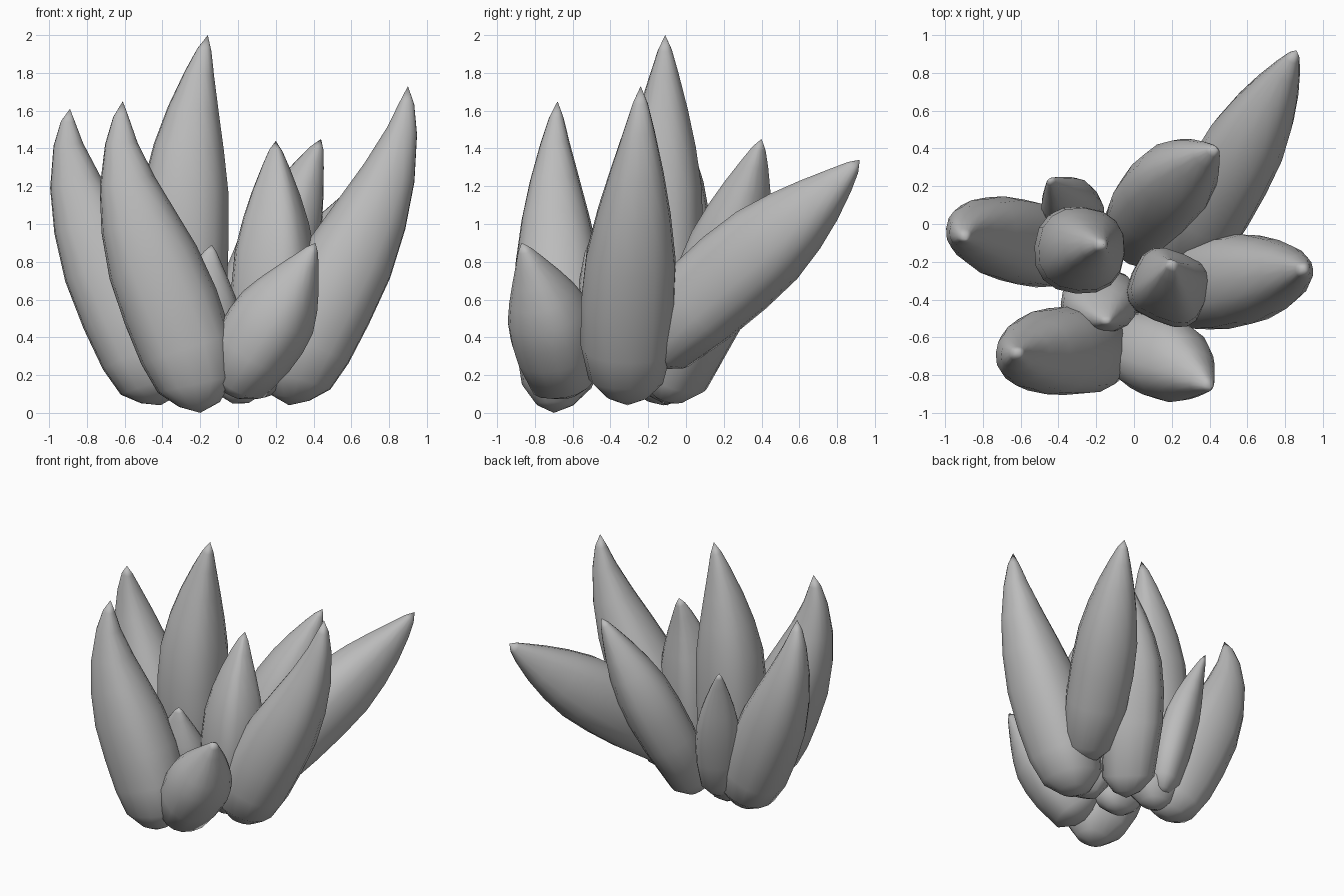
import bpy, bmesh, math
from mathutils import Vector

cube = bpy.data.objects.get("Cube")
if cube:
    bpy.data.objects.remove(cube)

grey = bpy.data.materials.new("leaf_grey")
grey.use_nodes = True
grey.diffuse_color = (0.5, 0.5, 0.5, 1)
grey.node_tree.nodes["Principled BSDF"].inputs["Base Color"].default_value = (0.5, 0.5, 0.5, 1)

# Fleshy leaf outline: position along the leaf, share of full radius
PROFILE = [(0, 0), (0.03, 0.42), (0.1, 0.8), (0.22, 0.97), (0.36, 1), (0.5, 0.95),
           (0.63, 0.78), (0.75, 0.57), (0.87, 0.33), (0.95, 0.16), (1, 0)]
SIDES = 16


def squarish(value, power):
    """Push a sine or cosine outwards for a boxier cross-section."""
    return math.copysign(abs(value) ** power, value)


def leaf(name, base, lower, upper, tip, width, depth, fullness=1.0, power=0.85):
    """Loft a leaf along a cubic curve through four points.
    Higher fullness moves the widest part towards the tip."""
    base, lower, upper, tip = map(Vector, (base, lower, upper, tip))
    bend_a = (-5 * base + 18 * lower - 9 * upper + 2 * tip) / 6
    bend_b = (2 * base - 9 * lower + 18 * upper - 5 * tip) / 6
    lean = tip - base
    side = Vector((-lean.y, lean.x, 0)).normalized()

    bm = bmesh.new()
    rings = []
    for share, radius in PROFILE:
        # Only the upper stations shift, so the base stays blunt
        t = share ** (1 / fullness) if share > 0.2 else share
        s = 1 - t
        centre = base * s**3 + bend_a * 3 * s * s * t + bend_b * 3 * s * t * t + tip * t**3
        tangent = (bend_a - base) * s * s + (bend_b - bend_a) * 2 * s * t + (tip - bend_b) * t * t
        out = side.cross(tangent).normalized()
        ring = []
        for i in range(SIDES):
            angle = math.tau * i / SIDES
            ring.append(bm.verts.new(
                centre
                + side * squarish(math.cos(angle), power) * radius * width / 2
                + out * squarish(math.sin(angle), power) * radius * depth / 2))
        rings.append(ring)
    for low, high in zip(rings, rings[1:]):
        for i in range(SIDES):
            j = (i + 1) % SIDES
            bm.faces.new((low[i], low[j], high[j], high[i]))
    # Close both ends to points
    bmesh.ops.remove_doubles(bm, verts=bm.verts, dist=0.0005)
    bmesh.ops.recalc_face_normals(bm, faces=bm.faces)

    mesh = bpy.data.meshes.new(name)
    bm.to_mesh(mesh)
    bm.free()
    for face in mesh.polygons:
        face.use_smooth = True
    mesh.materials.append(grey)
    obj = bpy.data.objects.new(name, mesh)
    bpy.context.collection.objects.link(obj)


# Large outer leaves
leaf("front_right_leaf", (-0.2, -0.7, 0), (-0.34, -0.67, 0.52), (-0.55, -0.69, 1.08),
     (-0.61, -0.68, 1.65), 0.47, 0.52)
leaf("right_leaf", (-0.41, -0.12, 0.04), (-0.58, -0.1, 0.5), (-0.82, -0.04, 1.08),
     (-0.89, -0.08, 1.61), 0.45, 0.48)
leaf("left_leaf", (0.27, -0.31, 0.04), (0.45, -0.31, 0.54), (0.74, -0.27, 1.12),
     (0.9, -0.24, 1.73), 0.5, 0.5)
leaf("back_left_leaf", (0.27, -0.24, 0.27), (0.44, 0.14, 0.64), (0.67, 0.56, 1),
     (0.86, 0.92, 1.34), 0.44, 0.5, 1.2)

# Upright leaves in the middle
leaf("tall_centre_leaf", (-0.28, -0.1, 0.04), (-0.29, -0.14, 0.65), (-0.27, -0.13, 1.3),
     (-0.16, -0.11, 2), 0.46, 0.48, 1.4)
leaf("back_centre_leaf", (-0.03, -0.12, 0.05), (0.09, 0.08, 0.5), (0.25, 0.26, 0.98),
     (0.44, 0.4, 1.45), 0.45, 0.4, 1.4)
leaf("inner_left_leaf", (0.14, -0.34, 0.08), (0.18, -0.34, 0.53), (0.2, -0.31, 1),
     (0.2, -0.2, 1.44), 0.42, 0.38, 1.2, 0.65)

# Small leaves
leaf("front_left_leaf", (-0.06, -0.62, 0.1), (0.08, -0.68, 0.33), (0.24, -0.75, 0.58),
     (0.41, -0.87, 0.9), 0.44, 0.44, 1.4)
leaf("inner_front_leaf", (-0.15, -0.35, 0.08), (-0.18, -0.4, 0.36), (-0.18, -0.46, 0.62),
     (-0.14, -0.52, 0.89), 0.41, 0.3, 1.2)
leaf("small_back_leaf", (-0.27, -0.02, 0.12), (-0.31, 0.06, 0.48), (-0.37, 0.14, 0.84),
     (-0.45, 0.24, 1.2), 0.31, 0.24, 1.2)
